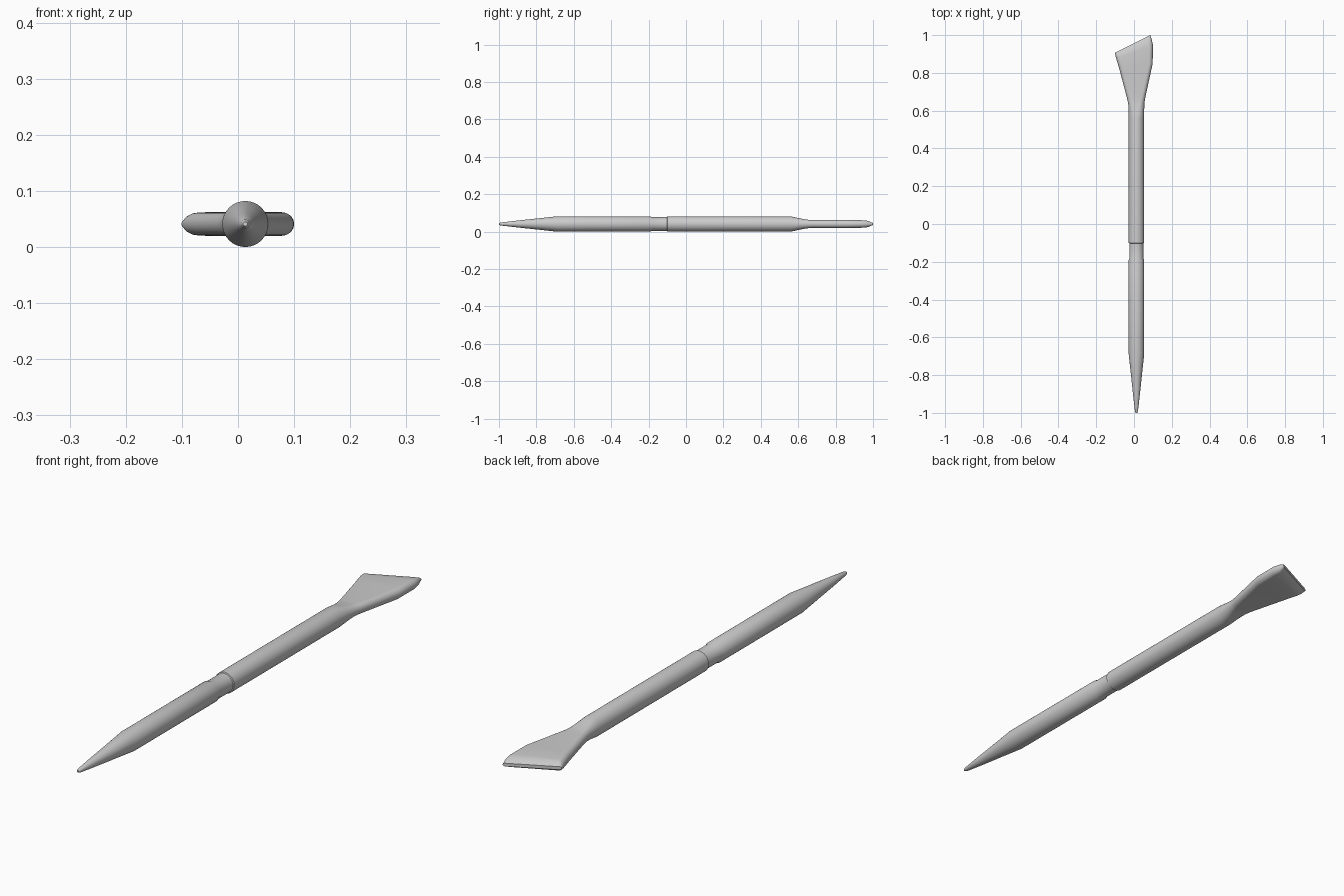
import bpy, bmesh, math

if "Cube" in bpy.data.objects:
    bpy.data.objects.remove(bpy.data.objects["Cube"])

CX, CZ, R, ARC = 0.013, 0.041, 0.041, 16


def section(bm, left, right, h):
    """Rounded-end cross-section spanning left (x, y) to right (x, y), half thickness h."""
    mid = (left[0] + right[0]) / 2
    half = (right[0] - left[0]) / 2
    verts = []
    for side in (1, -1):
        for i in range(ARC + 1):
            a = side * math.pi / 2 - math.pi / 2 * side - math.pi / 2 + math.pi * i / ARC
            if side < 0:
                a = math.pi / 2 + math.pi * i / ARC
            x = mid + side * (half - h) + h * math.cos(a)
            t = (x - left[0]) / (right[0] - left[0])
            y = left[1] + t * (right[1] - left[1])
            verts.append(bm.verts.new((x, y, CZ + h * math.sin(a))))
    return verts


def loft(name, sections):
    bm = bmesh.new()
    rings = [section(bm, *s) for s in sections]
    n = len(rings[0])
    for a, b in zip(rings, rings[1:]):
        for i in range(n):
            j = (i + 1) % n
            bm.faces.new((a[i], a[j], b[j], b[i]))
    bm.faces.new(rings[0])
    bm.faces.new(rings[-1])
    bmesh.ops.remove_doubles(bm, verts=bm.verts, dist=1e-5)
    bmesh.ops.recalc_face_normals(bm, faces=bm.faces)
    mesh = bpy.data.meshes.new(name)
    bm.to_mesh(mesh)
    bm.free()
    obj = bpy.data.objects.new(name, mesh)
    bpy.context.collection.objects.link(obj)
    bpy.ops.object.select_all(action='DESELECT')
    obj.select_set(True)
    bpy.context.view_layer.objects.active = obj
    bpy.ops.object.shade_smooth_by_angle(angle=math.radians(25))
    return obj


def disc(y, r):
    return ((CX - r, y), (CX + r, y), r)


# Pointed tip, round shaft and grip groove
shaft = [disc(y, r) for y, r in (
    (-1.0, 0.004), (-0.99, 0.008), (-0.9, 0.0185), (-0.8, 0.029), (-0.69, R),
    (-0.192, R), (-0.182, 0.037), (-0.102, 0.037), (-0.10, R), (0.56, R))]

# Flattened neck widening into the slanted blade with a bevelled end
blade = [
    ((-0.028, 0.60), (0.054, 0.60), 0.032),
    ((-0.031, 0.64), (0.055, 0.64), 0.024),
    ((-0.038, 0.67), (0.060, 0.67), 0.021),
    ((-0.079, 0.825), (0.099, 0.85), 0.021),
    ((-0.094, 0.875), (0.100, 0.95), 0.020),
    ((-0.098, 0.89), (0.093, 0.98), 0.017),
    ((-0.101, 0.907), (0.086, 1.0), 0.006),
]
loft("scraper_tool_body", shaft + blade)
